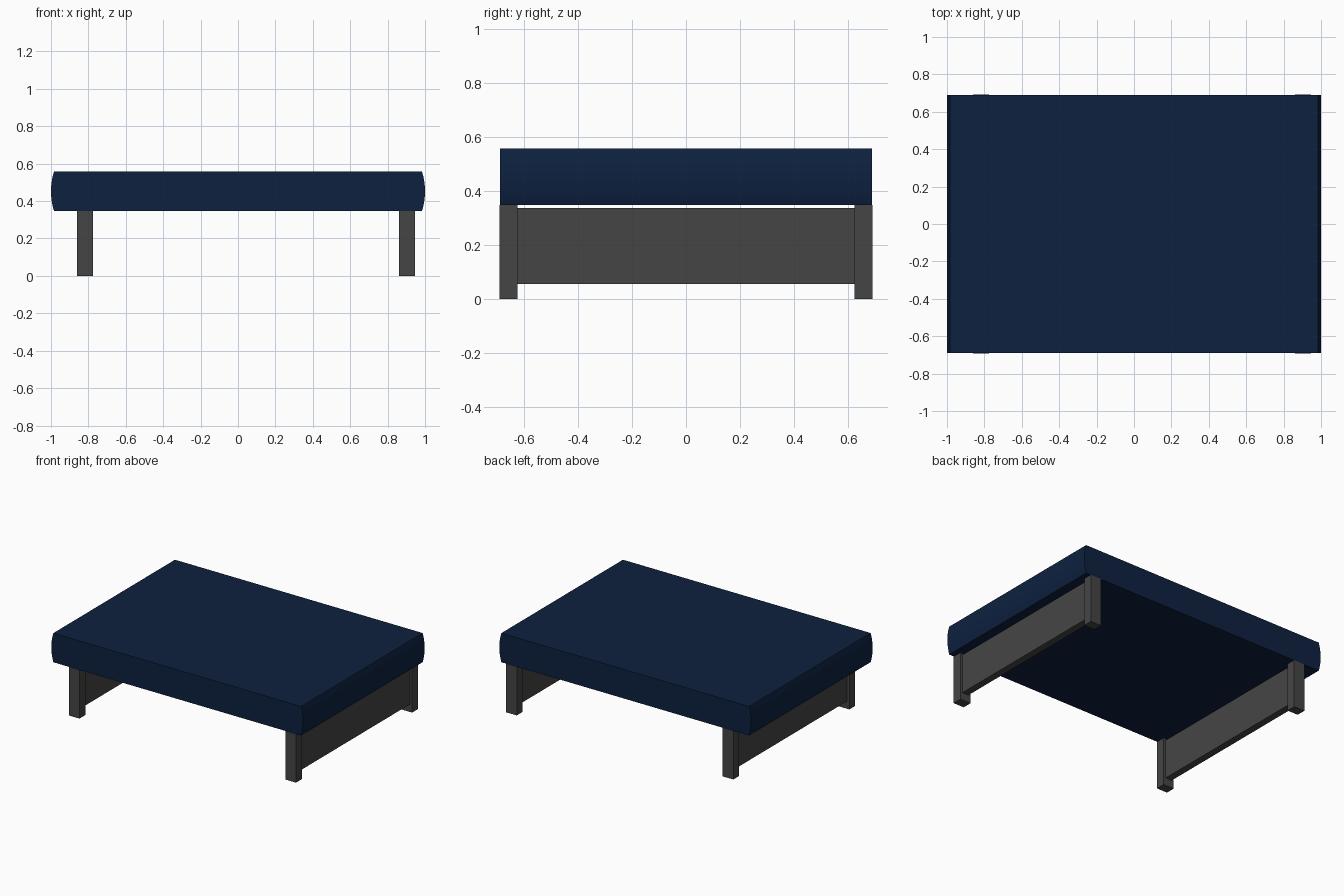
import bpy, bmesh, math

if "Cube" in bpy.data.objects:
    bpy.data.objects.remove(bpy.data.objects["Cube"], do_unlink=True)


def make_material(name, rgb):
    mat = bpy.data.materials.new(name)
    mat.use_nodes = True
    mat.diffuse_color = (*rgb, 1)
    mat.node_tree.nodes["Principled BSDF"].inputs["Base Color"].default_value = (*rgb, 1)
    return mat


navy = make_material("navy_fabric", (0.004, 0.015, 0.05))
grey = make_material("dark_grey_frame", (0.06, 0.06, 0.06))


def make_object(name, bm, mat):
    bmesh.ops.recalc_face_normals(bm, faces=bm.faces)
    mesh = bpy.data.meshes.new(name)
    bm.to_mesh(mesh)
    bm.free()
    mesh.materials.append(mat)
    obj = bpy.data.objects.new(name, mesh)
    bpy.context.collection.objects.link(obj)
    return obj


def box(name, low, high, mat):
    bm = bmesh.new()
    bmesh.ops.create_cube(bm, size=1)
    for v in bm.verts:
        v.co = [(a + b) / 2 + c * (b - a) for a, b, c in zip(low, high, v.co)]
    return make_object(name, bm, mat)


# Cushion: flat slab with gently bowed ends, extruded front to back
HALF_DEPTH = 0.69
BOTTOM, TOP = 0.348, 0.557
BOW, END_X, STEPS = 0.016, 0.984, 10
profile = []
for side in (1, -1):
    for i in range(STEPS + 1):
        t = side * (2 * i / STEPS - 1)
        profile.append((side * (END_X + BOW * (1 - t * t)),
                        (BOTTOM + TOP) / 2 + t * (TOP - BOTTOM) / 2))
bm = bmesh.new()
face = bm.faces.new([bm.verts.new((x, -HALF_DEPTH, z)) for x, z in profile])
result = bmesh.ops.extrude_face_region(bm, geom=[face])
moved = [g for g in result["geom"] if isinstance(g, bmesh.types.BMVert)]
bmesh.ops.translate(bm, verts=moved, vec=(0, 2 * HALF_DEPTH, 0))
cushion = make_object("cushion", bm, navy)
bpy.context.view_layer.objects.active = cushion
cushion.select_set(True)
bpy.ops.object.shade_smooth_by_angle(angle=math.radians(30))
cushion.select_set(False)

# Two end frames: a pair of legs joined by a recessed panel
LEG_W, LEG_D, RECESS = 0.085, 0.067, 0.017
for side, x in (("left", 0.86), ("right", -0.86)):
    for end, y in (("front", -0.692), ("back", 0.692 - LEG_D)):
        box(f"{end}_{side}_leg", (x, y, 0), (x + LEG_W, y + LEG_D, BOTTOM), grey)
    inner = 0.692 - LEG_D
    box(f"{side}_end_panel", (x + RECESS, -inner, 0.055),
        (x + LEG_W - RECESS, inner, 0.337), grey)
